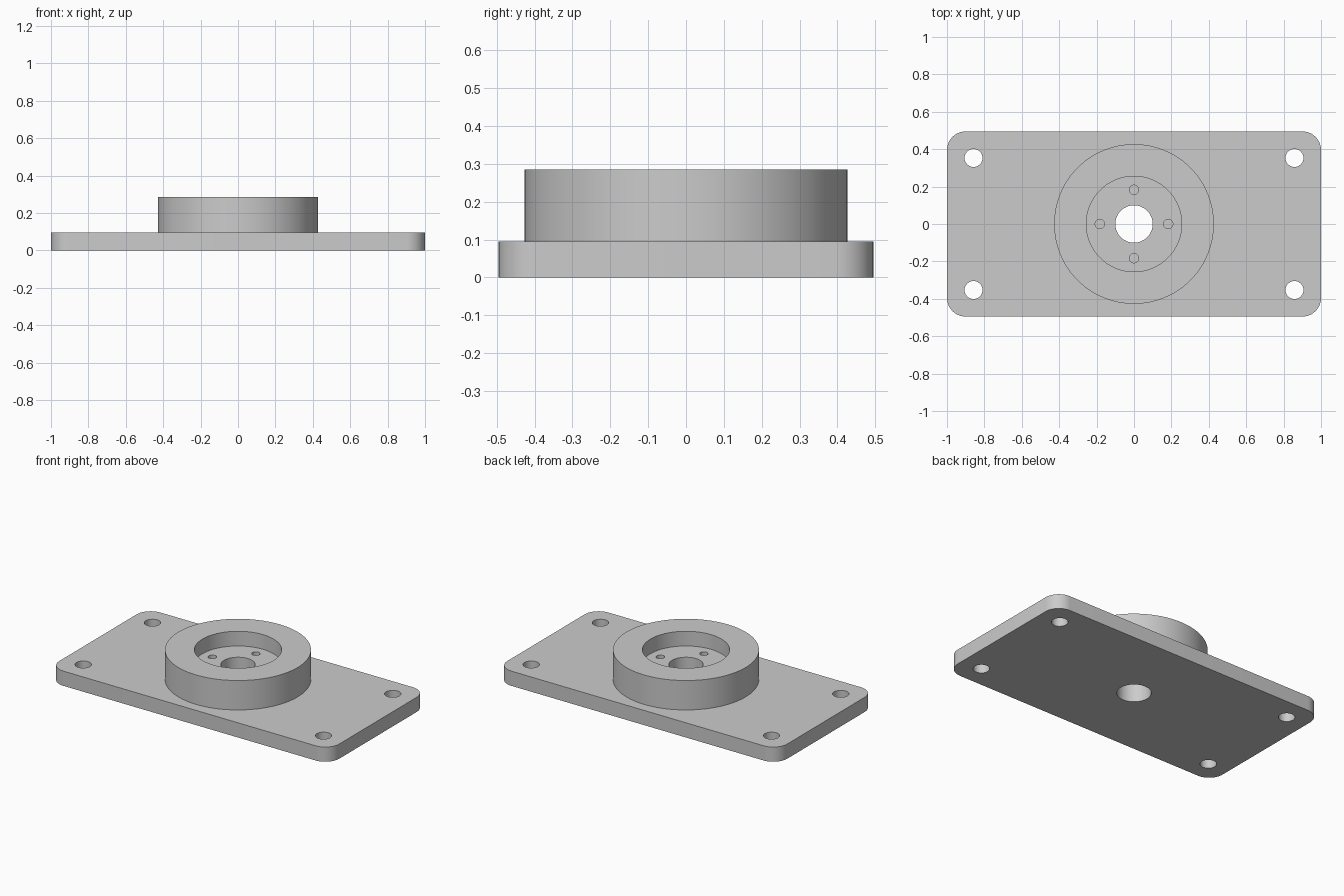
import bpy, bmesh, math

if "Cube" in bpy.data.objects:
    bpy.data.objects.remove(bpy.data.objects["Cube"])

PLATE_X, PLATE_Y, PLATE_H = 1.0, 0.495, 0.095
CORNER_R = 0.1
BOSS_R, BOSS_TOP = 0.427, 0.285
RECESS_R, RECESS_FLOOR = 0.255, 0.19

steel = bpy.data.materials.new("grey metal")
steel.diffuse_color = (0.6, 0.6, 0.6, 1)
steel.use_nodes = True
steel.node_tree.nodes["Principled BSDF"].inputs["Base Color"].default_value = steel.diffuse_color


def prism(name, outline, z0, z1):
    """Extrude a closed 2D outline from z0 to z1."""
    bm = bmesh.new()
    base = bm.faces.new([bm.verts.new((x, y, z0)) for x, y in outline])
    top = bmesh.ops.extrude_face_region(bm, geom=[base])["geom"]
    verts = [v for v in top if isinstance(v, bmesh.types.BMVert)]
    bmesh.ops.translate(bm, verts=verts, vec=(0, 0, z1 - z0))
    bmesh.ops.recalc_face_normals(bm, faces=bm.faces)
    mesh = bpy.data.meshes.new(name)
    bm.to_mesh(mesh)
    bm.free()
    mesh.materials.append(steel)
    obj = bpy.data.objects.new(name, mesh)
    bpy.context.collection.objects.link(obj)
    return obj


def circle(r, cx=0, cy=0, n=32):
    return [(cx + r * math.cos(2 * math.pi * i / n),
             cy + r * math.sin(2 * math.pi * i / n)) for i in range(n)]


def rounded_rect(hx, hy, r, steps=10):
    pts = []
    for q, (sx, sy) in enumerate([(1, 1), (-1, 1), (-1, -1), (1, -1)]):
        for i in range(steps + 1):
            a = math.pi / 2 * (q + i / steps)
            pts.append((sx * (hx - r) + r * math.cos(a),
                        sy * (hy - r) + r * math.sin(a)))
    return pts


def combine(target, tool, operation):
    """Apply a boolean and discard the tool object."""
    mod = target.modifiers.new(operation.lower(), 'BOOLEAN')
    mod.operation, mod.solver, mod.object = operation, 'EXACT', tool
    bpy.context.view_layer.objects.active = target
    bpy.ops.object.modifier_apply(modifier=mod.name)
    bpy.data.objects.remove(tool)


# Base plate with rounded corners, joined to the round boss
flange = prism("mounting_flange", rounded_rect(PLATE_X, PLATE_Y, CORNER_R), 0, PLATE_H)
combine(flange, prism("boss", circle(BOSS_R, n=96), PLATE_H / 2, BOSS_TOP), 'UNION')

# Recess in the boss and central through bore
combine(flange, prism("recess", circle(RECESS_R, n=72), RECESS_FLOOR, 0.4), 'DIFFERENCE')
combine(flange, prism("bore", circle(0.1, n=48), -0.1, 0.4), 'DIFFERENCE')

# Corner bolt holes
for sx in (-1, 1):
    for sy in (-1, 1):
        combine(flange, prism("bolt_hole", circle(0.048, sx * 0.858, sy * 0.353), -0.1, 0.4),
                'DIFFERENCE')

# Four small blind holes in the recess floor
for k in range(4):
    a = k * math.pi / 2
    hole = circle(0.025, 0.183 * math.cos(a), 0.183 * math.sin(a), 24)
    combine(flange, prism("pin_hole", hole, PLATE_H, 0.4), 'DIFFERENCE')

# Smooth round walls, crisp rims
bpy.ops.object.select_all(action='DESELECT')
flange.select_set(True)
bpy.context.view_layer.objects.active = flange
bpy.ops.object.shade_smooth_by_angle(angle=math.radians(30))
